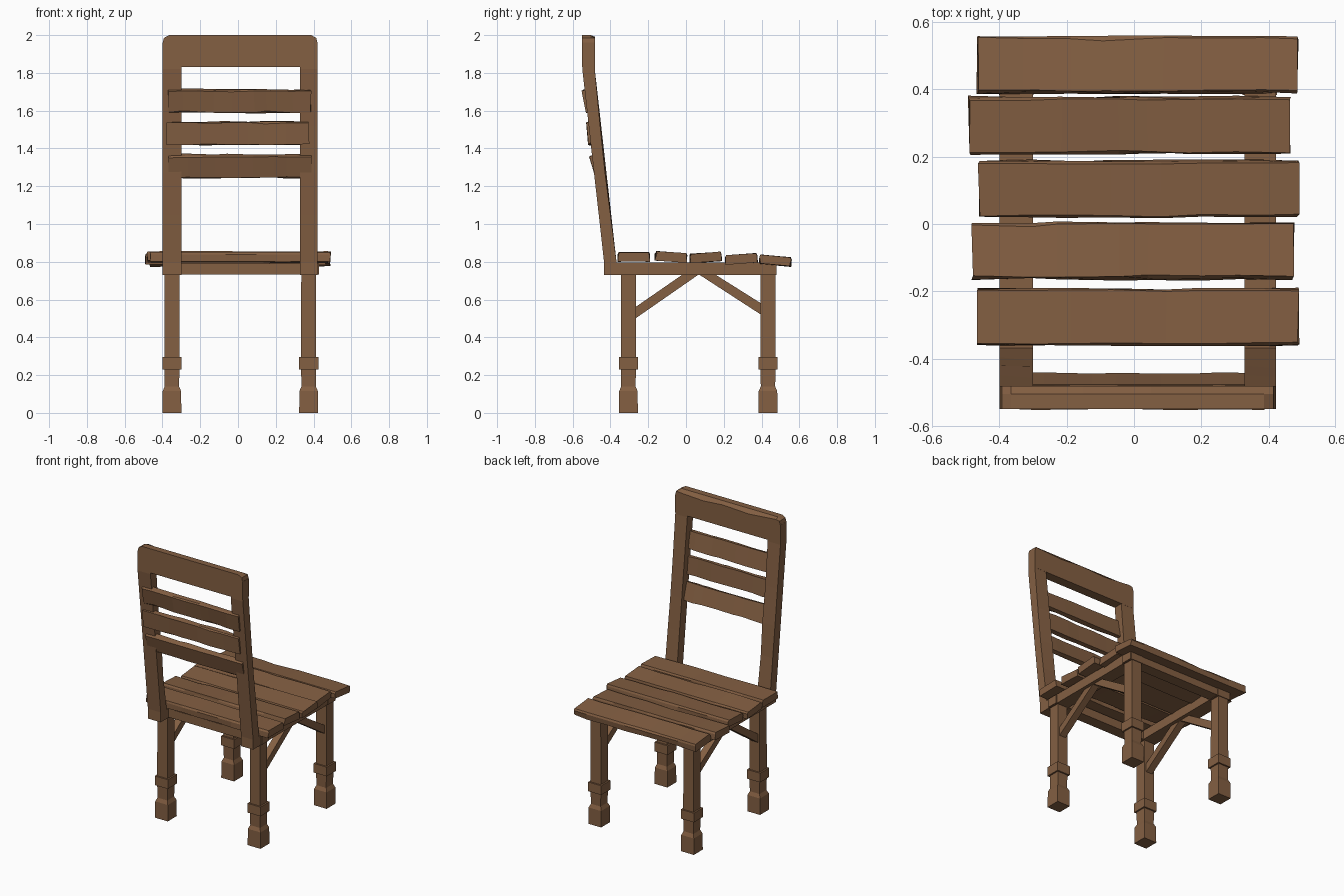
import bpy, bmesh, math, random
from mathutils import Matrix, Vector

if "Cube" in bpy.data.objects:
    bpy.data.objects.remove(bpy.data.objects["Cube"])

random.seed(4)
wood = bpy.data.materials.new("wood")
wood.diffuse_color = (0.23, 0.115, 0.055, 1)
wood.use_nodes = True
wood.node_tree.nodes["Principled BSDF"].inputs["Base Color"].default_value = wood.diffuse_color


def finish(name, bm):
    bmesh.ops.recalc_face_normals(bm, faces=bm.faces)
    me = bpy.data.meshes.new(name)
    bm.to_mesh(me)
    bm.free()
    me.materials.append(wood)
    ob = bpy.data.objects.new(name, me)
    bpy.context.collection.objects.link(ob)
    return ob


def loft(name, rings):
    """Skin a list of equal-sized point rings and cap both ends."""
    bm = bmesh.new()
    rows = [[bm.verts.new(p) for p in r] for r in rings]
    n = len(rows[0])
    for a, b in zip(rows, rows[1:]):
        for i in range(n):
            bm.faces.new((a[i], a[(i + 1) % n], b[(i + 1) % n], b[i]))
    bm.faces.new(rows[0][::-1])
    bm.faces.new(rows[-1])
    return finish(name, bm)


def box(name, x, y, z):
    return loft(name, [[(x[0], y[0], h), (x[1], y[0], h), (x[1], y[1], h), (x[0], y[1], h)]
                       for h in z])


def plank(name, x0, x1, centre, width, thick, tilt, wear=0.006):
    """Board along x with worn, chipped long edges; tilt turns it about x."""
    rot = Matrix.Rotation(math.radians(tilt), 3, 'X')
    rings = []
    for i in range(8):
        t = i / 7
        if 0 < i < 7:
            t += random.uniform(-0.04, 0.04)
        ring = []
        for sy, sz in ((-1, -1), (1, -1), (1, 0.5), (0.93, 1), (-0.93, 1), (-1, 0.5)):
            w = wear * random.random() * (2 if random.random() < 0.15 else 1)
            p = rot @ Vector((0, sy * (width / 2 - w), sz * (thick / 2 - w * 0.4)))
            dx = random.uniform(-0.004, 0.004)
            ring.append((x0 + t * (x1 - x0) + dx, centre[0] + p.y, centre[1] + p.z))
        rings.append(ring)
    return loft(name, rings)


# seat boards: x range, centre (y, z), tilt
for i, (x0, x1, y, z, tilt) in enumerate((
        (-0.465, 0.488, -0.276, 0.826, 0), (-0.48, 0.474, -0.08, 0.826, -4),
        (-0.462, 0.488, 0.104, 0.823, 4), (-0.49, 0.463, 0.293, 0.815, 4),
        (-0.465, 0.488, 0.473, 0.806, -5))):
    plank(f"seat_board_{i + 1}", x0, x1, (y, z), 0.174, 0.052, tilt)

# backrest slats: x range, centre (y, z), tilt from horizontal
for i, (x0, x1, y, z, tilt) in enumerate((
        (-0.368, 0.386, -0.478, 1.305, 106), (-0.378, 0.376, -0.504, 1.48, 95),
        (-0.37, 0.386, -0.522, 1.65, 101))):
    plank(f"back_slat_{i + 1}", x0, x1, (y, z), 0.13, 0.04, tilt, 0.007)

# legs: square section (half width, height) with foot and collar
leg_profile = ((0.05, 0), (0.049, 0.115), (0.038, 0.14), (0.04, 0.23), (0.051, 0.23),
               (0.051, 0.295), (0.04, 0.295), (0.039, 0.76))
for side, lx in (("left", -0.35), ("right", 0.374)):
    for end, ly in (("rear", -0.305), ("front", 0.434)):
        loft(f"{end}_{side}_leg", [[(lx + sx * r, ly + sy * r, z) for sx, sy in
                                    ((-1, -1), (1, -1), (1, 1), (-1, 1))]
                                   for r, z in leg_profile])

# seat frame
sides = (("left", -0.40, -0.30), ("right", 0.328, 0.422))
for side, x0, x1 in sides:
    box(f"{side}_seat_rail", (x0, x1), (-0.43, 0.478), (0.73, 0.795))
for end, y in (("rear", -0.305), ("front", 0.434)):
    box(f"{end}_seat_rail", (-0.395, 0.428), (y - 0.04, y + 0.04), (0.732, 0.792))

# diagonal braces between legs and side rails
for side, bx in (("left", -0.35), ("right", 0.374)):
    for end, pts in (("rear", ((-0.275, 0.495), (-0.275, 0.555), (0.0, 0.745), (0.085, 0.745))),
                     ("front", ((0.405, 0.515), (0.405, 0.575), (0.135, 0.745), (0.05, 0.745)))):
        loft(f"{end}_{side}_brace", [[(bx + dx, y, z) for y, z in pts]
                                     for dx in (-0.025, 0.025)])

# leaning back posts with slightly worn inner edge
for side, x0, x1 in sides:
    rings = []
    for k, (y, z) in enumerate(((-0.434, 0.73), (-0.434, 0.80), (-0.462, 1.05), (-0.487, 1.27),
                                (-0.515, 1.52), (-0.549, 1.82), (-0.549, 1.96))):
        w = random.uniform(0, 0.012) if 1 < k < 5 else 0
        rings.append([(x0, y, z), (x1, y, z), (x1, y + 0.066 - w, z), (x0, y + 0.066, z)])
    loft(f"{side}_back_post", rings)

# top rail with rounded upper corners and a worn inner top edge
top = ((-0.40, 1.83), (-0.40, 1.955), (-0.392, 1.985), (-0.365, 2.0), (-0.15, 2.0),
       (0.05, 2.0), (0.2, 2.0), (0.387, 2.0), (0.414, 1.985), (0.422, 1.955), (0.422, 1.83))
loft("top_rail", [[(x, -0.55, z) for x, z in top],
                  [(x, -0.505, z) for x, z in top],
                  [(x, -0.482, z - (random.uniform(0.005, 0.03) if z == 2 else 0))
                   for x, z in top]])
